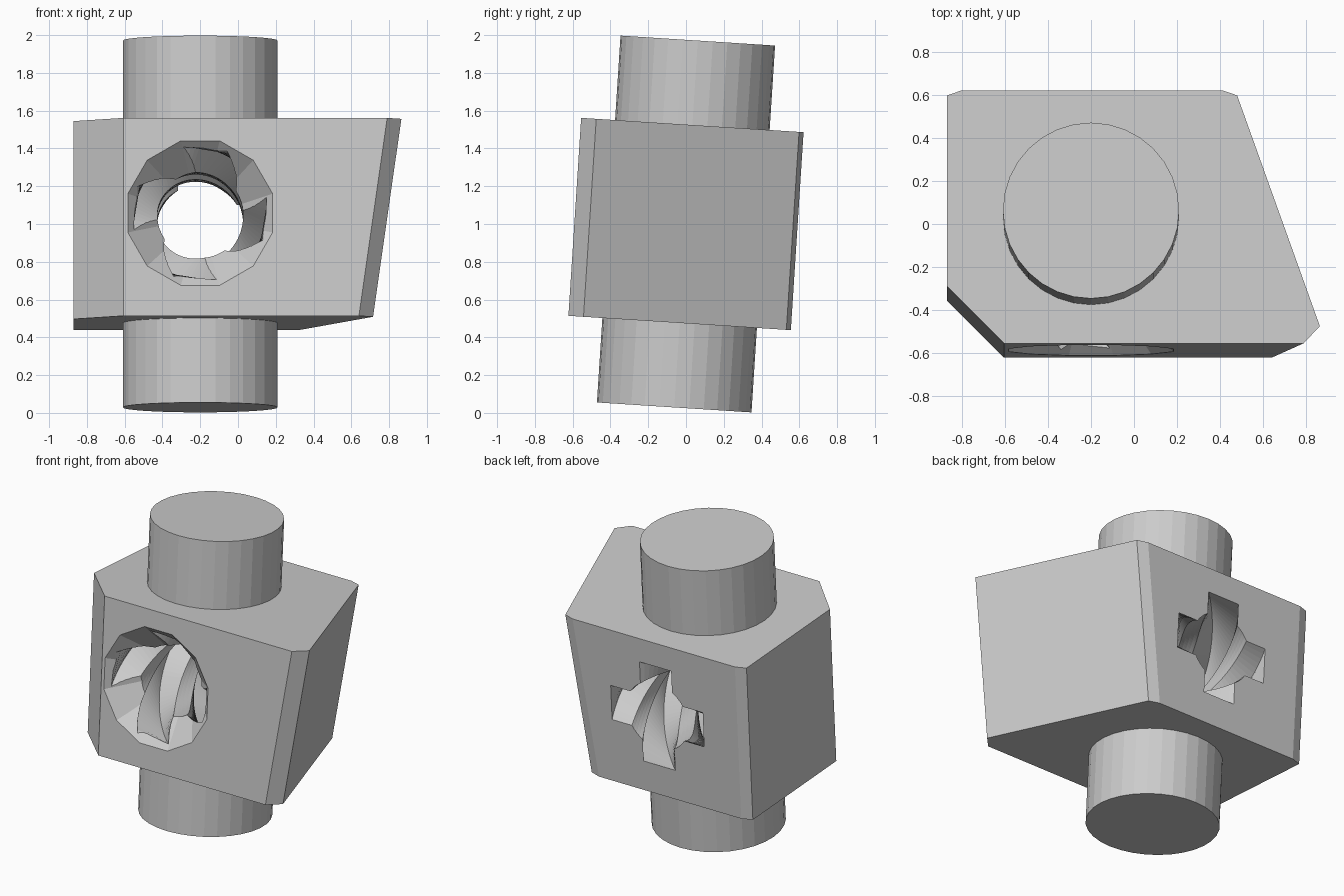
import bpy, bmesh, math
from mathutils import Matrix, Vector

cube = bpy.data.objects.get("Cube")
if cube:
    bpy.data.objects.remove(cube, do_unlink=True)

TILT = Matrix.Translation((0, 0, 1)) @ Matrix.Rotation(math.radians(-3.68), 4, 'X')
HALF_D, HALF_H = 0.59, 0.525
AXIS_X, BORE_Z = -0.2, 0.02

grey = bpy.data.materials.new("plain_grey")
grey.use_nodes = True
COLOUR = (0.6, 0.6, 0.6, 1)
grey.diffuse_color = COLOUR
grey.node_tree.nodes["Principled BSDF"].inputs["Base Color"].default_value = COLOUR


def loft(name, rings):
    """Skin a list of equal point rings into a capped solid."""
    bm = bmesh.new()
    loops = [[bm.verts.new(p) for p in ring] for ring in rings]
    n = len(loops[0])
    for a, b in zip(loops, loops[1:]):
        for i in range(n):
            j = (i + 1) % n
            bm.faces.new((a[i], a[j], b[j], b[i]))
    bm.faces.new(loops[0])
    bm.faces.new(loops[-1])
    bmesh.ops.recalc_face_normals(bm, faces=bm.faces)
    bm.transform(TILT)
    mesh = bpy.data.meshes.new(name)
    bm.to_mesh(mesh)
    bm.free()
    mesh.materials.append(grey)
    ob = bpy.data.objects.new(name, mesh)
    bpy.context.collection.objects.link(ob)
    return ob


def circle(r, n, offset=0.0):
    return [(r * math.cos(t), r * math.sin(t))
            for t in (offset + i * math.tau / n for i in range(n))]


def bore_ring(profile, y, turn=0.0):
    """Place a flat profile across the bore, turned about its axis."""
    c, s = math.cos(turn), math.sin(turn)
    return [Vector((AXIS_X + u * c - v * s, y, BORE_Z + u * s + v * c)) for u, v in profile]


def combine(target, tool, operation):
    mod = target.modifiers.new(operation.lower(), 'BOOLEAN')
    mod.operation, mod.solver, mod.object = operation, 'EXACT', tool
    bpy.context.view_layer.objects.active = target
    bpy.ops.object.modifier_apply(modifier=mod.name)
    bpy.data.objects.remove(tool, do_unlink=True)


# Block: chamfered outline, the left-hand side leaning inward towards the base
straight = [(-0.8, 0.59), (-0.87, 0.566), (-0.87, -0.324), (-0.605, -0.59)]
leaning = [(0.79, -0.59), (0.865, -0.51), (0.48, 0.566), (0.41, 0.59)]
block = loft("bored_block", [
    [(x, y, z) for x, y in straight] + [(x - lean, y, z) for x, y in leaning]
    for z, lean in ((-HALF_H, 0.15), (HALF_H, 0.0))])

# Shaft standing through the block
shaft = loft("shaft", [[(AXIS_X + u, v, z) for u, v in circle(0.41, 32)]
                       for z in (-0.973, 0.973)])
combine(block, shaft, 'UNION')

# Rifled bore: a round hole with four grooves making half a turn
bore_r, groove_w, groove_r = 0.2275, 0.118, 0.343
edge = math.asin(groove_w / bore_r)
profile = []
for k in range(4):
    c, s = math.cos(k * math.pi / 2), math.sin(k * math.pi / 2)
    points = [(groove_r, -groove_w), (groove_r, groove_w)]
    points += [(bore_r * math.cos(a), bore_r * math.sin(a))
               for a in (edge + i / 4 * (math.pi / 2 - 2 * edge) for i in range(5))]
    profile += [(u * c - v * s, u * s + v * c) for u, v in points]

STEPS = 48
rings = [bore_ring(profile, -HALF_D - 0.05)]
for i in range(STEPS + 1):
    f = i / STEPS
    y = -HALF_D + 2 * HALF_D * f
    rings.append(bore_ring(profile, y, -math.pi * f))
rings.append(bore_ring(profile, HALF_D + 0.05, -math.pi))
combine(block, loft("rifling_cutter", rings), 'DIFFERENCE')

# Twelve-sided countersink at the front mouth
sink = [bore_ring(circle(r, 12, math.pi / 12), y)
        for r, y in ((0.447, -HALF_D - 0.05), (0.397, -HALF_D), (0.2, -HALF_D + 0.197))]
combine(block, loft("countersink_cutter", sink), 'DIFFERENCE')
